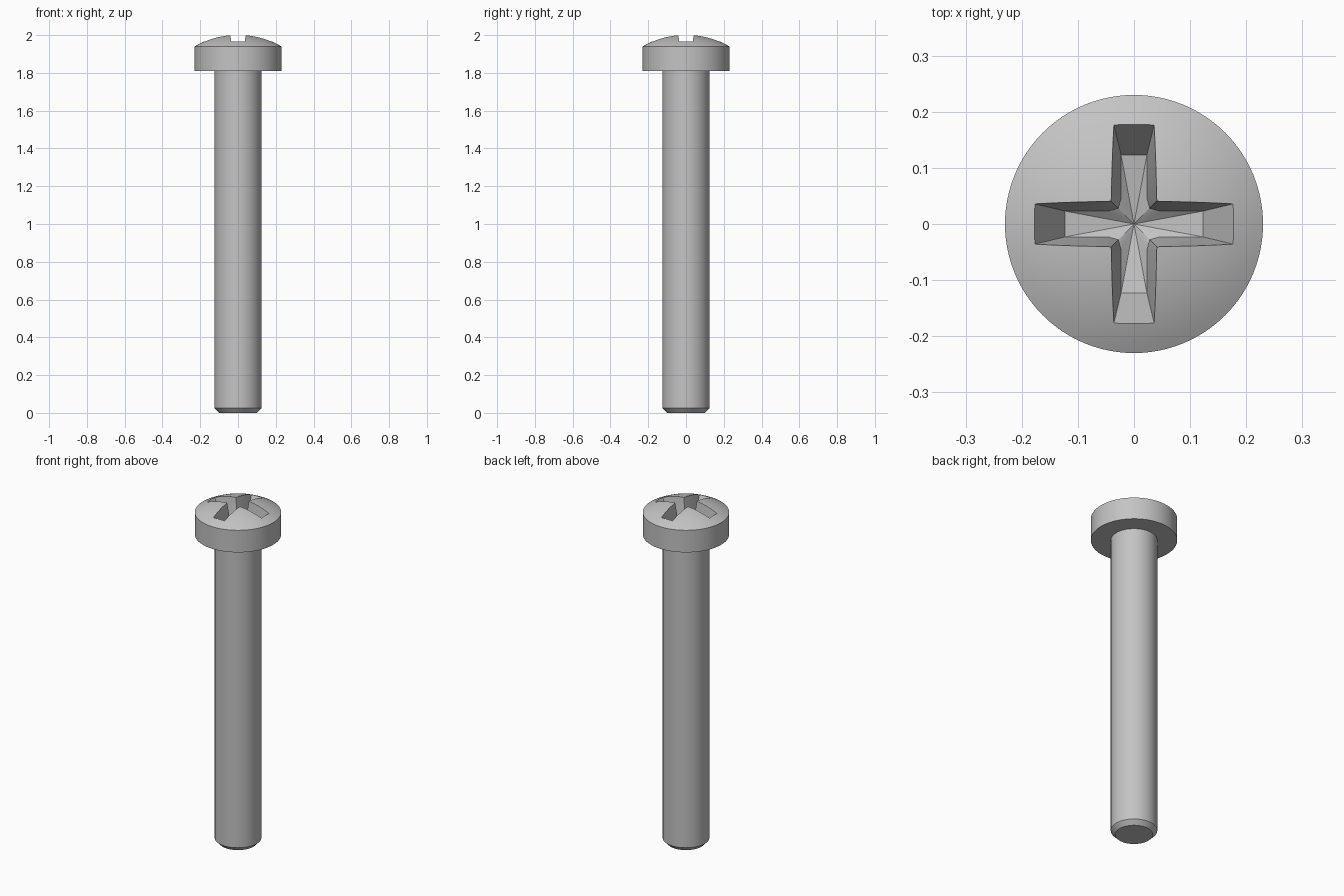
import bpy, bmesh, math

if "Cube" in bpy.data.objects:
    bpy.data.objects.remove(bpy.data.objects["Cube"])

steel = bpy.data.materials.new("steel_grey")
steel.use_nodes = True
GREY = (0.55, 0.55, 0.55, 1)
steel.diffuse_color = GREY
steel.node_tree.nodes["Principled BSDF"].inputs["Base Color"].default_value = GREY

SEGMENTS = 96


def make_object(name, bm):
    bmesh.ops.remove_doubles(bm, verts=bm.verts, dist=1e-5)
    bmesh.ops.recalc_face_normals(bm, faces=bm.faces)
    mesh = bpy.data.meshes.new(name)
    bm.to_mesh(mesh)
    bm.free()
    mesh.materials.append(steel)
    obj = bpy.data.objects.new(name, mesh)
    bpy.context.collection.objects.link(obj)
    return obj


def lathe(name, profile):
    """Revolve (radius, z) points that start and end on the axis."""
    bm = bmesh.new()
    verts = [bm.verts.new((r, 0, z)) for r, z in profile]
    edges = [bm.edges.new(pair) for pair in zip(verts, verts[1:])]
    bmesh.ops.spin(bm, geom=verts + edges, cent=(0, 0, 0), axis=(0, 0, 1),
                   angle=math.tau, steps=SEGMENTS, use_merge=True)
    return make_object(name, bm)


# Screw body: chamfered shaft, flat-sided head and shallow domed top
HEAD_R, RIM_Z, APEX_Z = 0.23, 1.94, 2.003
rise = APEX_Z - RIM_Z
dome_r = (HEAD_R ** 2 + rise ** 2) / (2 * rise)
half = math.asin(HEAD_R / dome_r)
dome = [(dome_r * math.sin(half * t / 12), APEX_Z - dome_r * (1 - math.cos(half * t / 12)))
        for t in range(12, -1, -1)]
screw = lathe("screw", [(0, 0), (0.1, 0), (0.124, 0.025), (0.124, 1.81),
                        (HEAD_R, 1.81)] + dome)

# Cross recess cutter: tapered arms, bevelled inner corners, dished floor
FLOOR_Z, TOP_Z, DISH = 1.87, 2.03, 0.02
depth = TOP_Z - FLOOR_Z
wide = 0.023 + depth * 0.135
reach = 0.123 + depth * 0.5625
floor_quarter = [(0.123, 0.023), (0.046, 0.023), (0.028, 0.028), (0.023, 0.046), (0.023, 0.123)]
top_quarter = [(reach, wide), (wide, wide), (wide, wide), (wide, wide), (wide, reach)]


def four_turns(quarter):
    points = []
    for _ in range(4):
        points += quarter
        quarter = [(-y, x) for x, y in quarter]
    return points


bm = bmesh.new()
low = [bm.verts.new((x, y, FLOOR_Z)) for x, y in four_turns(floor_quarter)]
high = [bm.verts.new((x, y, TOP_Z)) for x, y in four_turns(top_quarter)]
pit = bm.verts.new((0, 0, FLOOR_Z - DISH))
lid = bm.verts.new((0, 0, TOP_Z))
count = len(low)
for i in range(count):
    j = (i + 1) % count
    bm.faces.new((low[i], low[j], high[j], high[i]))
    bm.faces.new((pit, low[j], low[i]))
    bm.faces.new((lid, high[i], high[j]))
bmesh.ops.remove_doubles(bm, verts=bm.verts, dist=1e-5)
cutter = make_object("recess_cutter", bm)
cutter.hide_render = True

# Cut the recess, then drop the cutter
cut = screw.modifiers.new("cross_recess", "BOOLEAN")
cut.operation = "DIFFERENCE"
cut.solver = "EXACT"
cut.object = cutter
bpy.ops.object.select_all(action="DESELECT")
bpy.context.view_layer.objects.active = screw
screw.select_set(True)
bpy.ops.object.modifier_apply(modifier=cut.name)
bpy.data.objects.remove(cutter)
bpy.ops.object.shade_smooth_by_angle(angle=math.radians(25))
